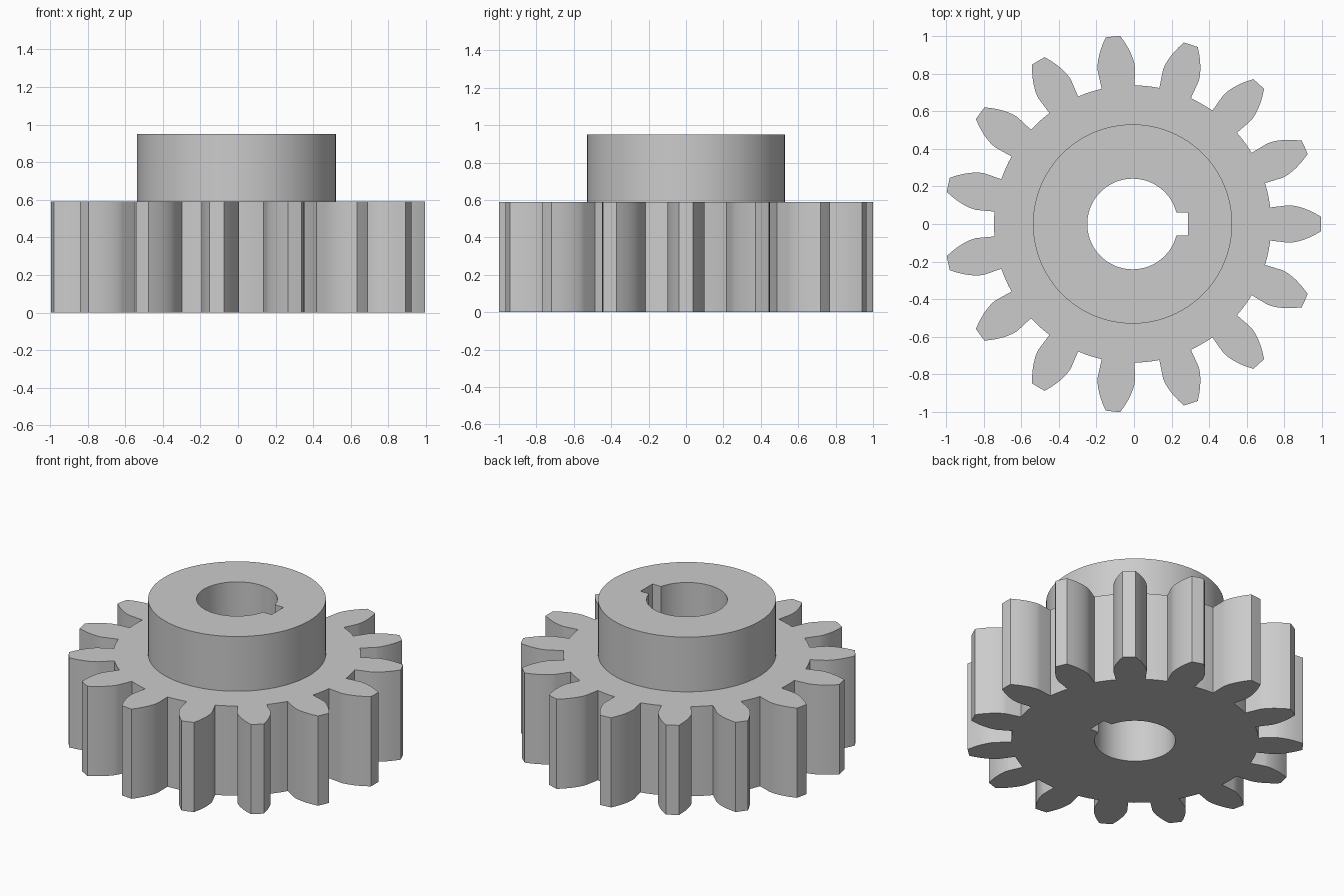
import bpy
import bmesh
from math import acos, asin, cos, sin, tan, pi, radians, sqrt

if "Cube" in bpy.data.objects:
    bpy.data.objects.remove(bpy.data.objects["Cube"])

# Main dimensions
TEETH = 15
MODULE = 0.118
PITCH_R = TEETH * MODULE / 2
TIP_R = PITCH_R + MODULE
ROOT_R = PITCH_R - 1.25 * MODULE
BASE_R = PITCH_R * cos(radians(20))
GEAR_H, HUB_H = 0.59, 0.95
HUB_R, BORE_R = 0.53, 0.241
KEY_X, KEY_Y = 0.295, 0.062
CENTRE_X = -0.0075


def polar(r, a):
    return (CENTRE_X + r * cos(a), r * sin(a))


def involute(r):
    a = acos(min(1, BASE_R / r))
    return tan(a) - a


# Involute flank as (radius, half angle), from root to tip
def flank(steps=8):
    base_half = pi / (2 * TEETH) + involute(PITCH_R)
    pts = [(ROOT_R, base_half)]
    for i in range(steps + 1):
        r = BASE_R + (TIP_R - BASE_R) * (i / steps) ** 1.5
        pts.append((r, base_half - involute(r)))
    return pts


# Toothed outline with arcs along the tips and roots
def gear_outline():
    side = flank()
    root_half = side[0][1]
    gap = 2 * pi / TEETH - 2 * root_half
    pts = []
    for k in range(TEETH):
        mid = 2 * pi * k / TEETH
        pts += [polar(r, mid - a) for r, a in side]
        pts.append(polar(TIP_R, mid))
        pts += [polar(r, mid + a) for r, a in reversed(side)]
        pts += [polar(ROOT_R, mid + root_half + gap * j / 4) for j in (1, 2, 3)]
    return pts


def circle(r, n=96):
    return [polar(r, 2 * pi * i / n) for i in range(n)]


# Round bore with a square keyway towards +x
def bore_outline(n=72):
    a = asin(KEY_Y / BORE_R)
    arc = [polar(BORE_R, a + (2 * pi - 2 * a) * i / n) for i in range(n + 1)]
    return arc + [(CENTRE_X + KEY_X, -KEY_Y), (CENTRE_X + KEY_X, KEY_Y)]


bm = bmesh.new()


def ring(points, z):
    verts = [bm.verts.new((x, y, z)) for x, y in points]
    edges = [bm.edges.new((v, verts[i - 1])) for i, v in enumerate(verts)]
    return verts, edges


def wall(low, high):
    a, b = low[0], high[0]
    for i in range(len(a)):
        bm.faces.new((a[i - 1], a[i], b[i], b[i - 1]))


def flat_face(outer, inner):
    bmesh.ops.triangle_fill(bm, edges=outer[1] + inner[1], use_beauty=True)


# Rings at each level
teeth_low, teeth_high = ring(gear_outline(), 0), ring(gear_outline(), GEAR_H)
hub_low, hub_high = ring(circle(HUB_R), GEAR_H), ring(circle(HUB_R), HUB_H)
bore_low, bore_high = ring(bore_outline(), 0), ring(bore_outline(), HUB_H)

# Underside, gear shoulder and hub top
flat_face(teeth_low, bore_low)
flat_face(teeth_high, hub_low)
flat_face(hub_high, bore_high)

# Teeth, hub and bore walls
wall(teeth_low, teeth_high)
wall(hub_low, hub_high)
wall(bore_low, bore_high)
bmesh.ops.recalc_face_normals(bm, faces=bm.faces[:])

mesh = bpy.data.meshes.new("spur_gear_with_hub")
bm.to_mesh(mesh)
bm.free()
gear = bpy.data.objects.new("spur_gear_with_hub", mesh)
bpy.context.collection.objects.link(gear)

# Plain grey metal
grey = bpy.data.materials.new("plain_grey")
grey.use_nodes = True
colour = (0.6, 0.6, 0.6, 1)
grey.diffuse_color = colour
grey.node_tree.nodes["Principled BSDF"].inputs["Base Color"].default_value = colour
mesh.materials.append(grey)

bpy.ops.object.select_all(action="DESELECT")
gear.select_set(True)
bpy.context.view_layer.objects.active = gear
bpy.ops.object.shade_smooth_by_angle(angle=radians(25))
